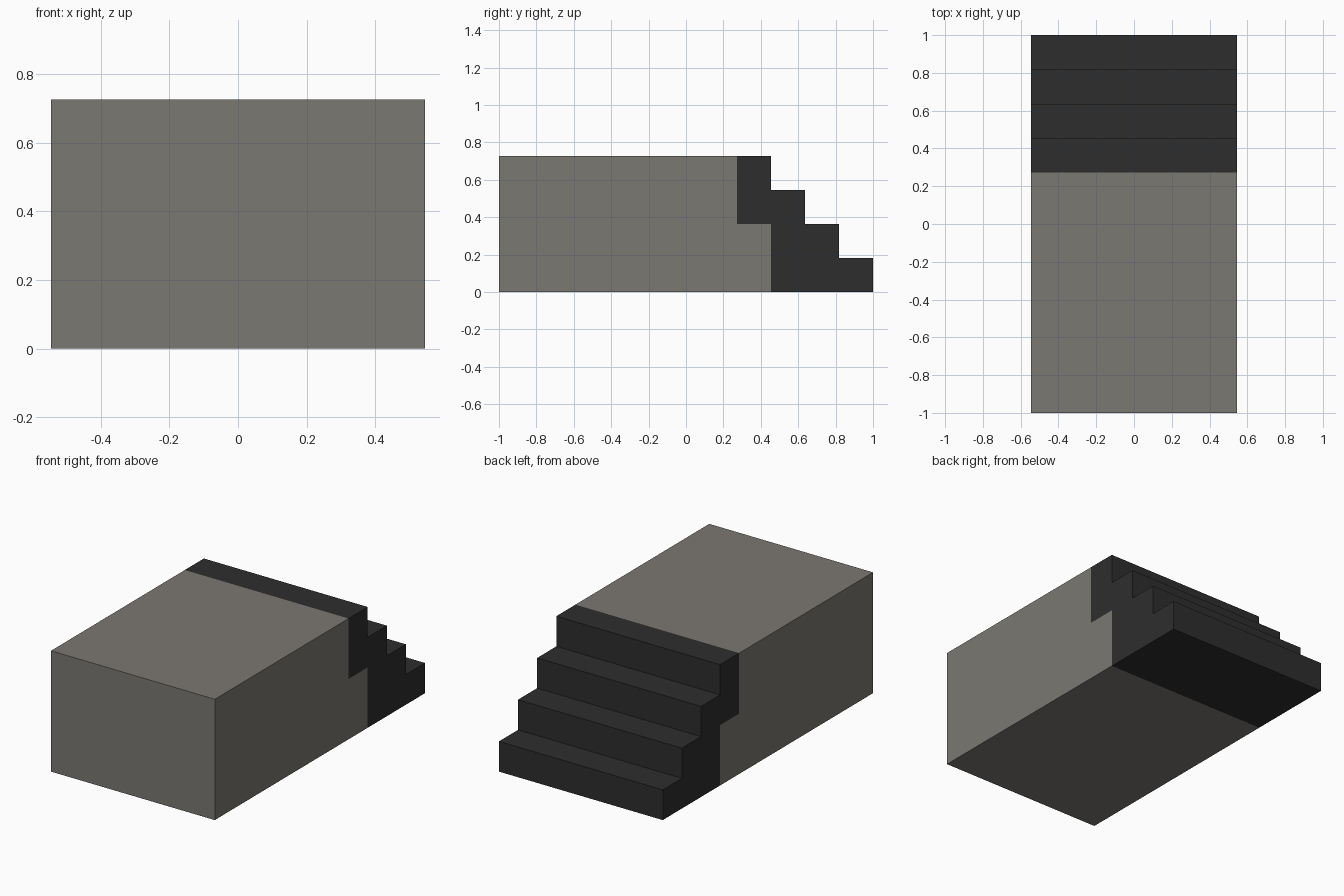
import bpy
import bmesh

if "Cube" in bpy.data.objects:
    bpy.data.objects.remove(bpy.data.objects["Cube"], do_unlink=True)

U = 2 / 11            # one step, used as the module for the whole model
HALF_WIDTH = 3 * U


def material(name, colour):
    mat = bpy.data.materials.new(name)
    mat.use_nodes = True
    mat.diffuse_color = colour
    mat.node_tree.nodes["Principled BSDF"].inputs["Base Color"].default_value = colour
    return mat


def extruded_part(name, profile, mat):
    """Extrude a side profile, given in steps from the front, across the width."""
    bm = bmesh.new()
    side = bm.faces.new([bm.verts.new((-HALF_WIDTH, y * U - 1, z * U)) for y, z in profile])
    result = bmesh.ops.extrude_face_region(bm, geom=[side], use_keep_orig=True)
    verts = [g for g in result["geom"] if isinstance(g, bmesh.types.BMVert)]
    bmesh.ops.translate(bm, verts=verts, vec=(2 * HALF_WIDTH, 0, 0))
    bmesh.ops.recalc_face_normals(bm, faces=bm.faces)
    mesh = bpy.data.meshes.new(name)
    bm.to_mesh(mesh)
    bm.free()
    mesh.materials.append(mat)
    obj = bpy.data.objects.new(name, mesh)
    bpy.context.collection.objects.link(obj)
    return obj


stone = material("warm grey stone", (0.198, 0.188, 0.168, 1))
dark = material("charcoal", (0.027, 0.027, 0.027, 1))

# Platform block, notched at the top rear to receive the staircase
extruded_part("platform", [(0, 0), (8, 0), (8, 2), (7, 2), (7, 4), (0, 4)], stone)

# Staircase: foot and hooked top landing, then four equal steps down to the rear
stairs = [(11, 0), (8, 0), (8, 2), (7, 2), (7, 4)]
for i in range(4):
    stairs.append((8 + i, 4 - i))
    if i < 3:
        stairs.append((8 + i, 3 - i))
extruded_part("staircase", stairs, dark)
